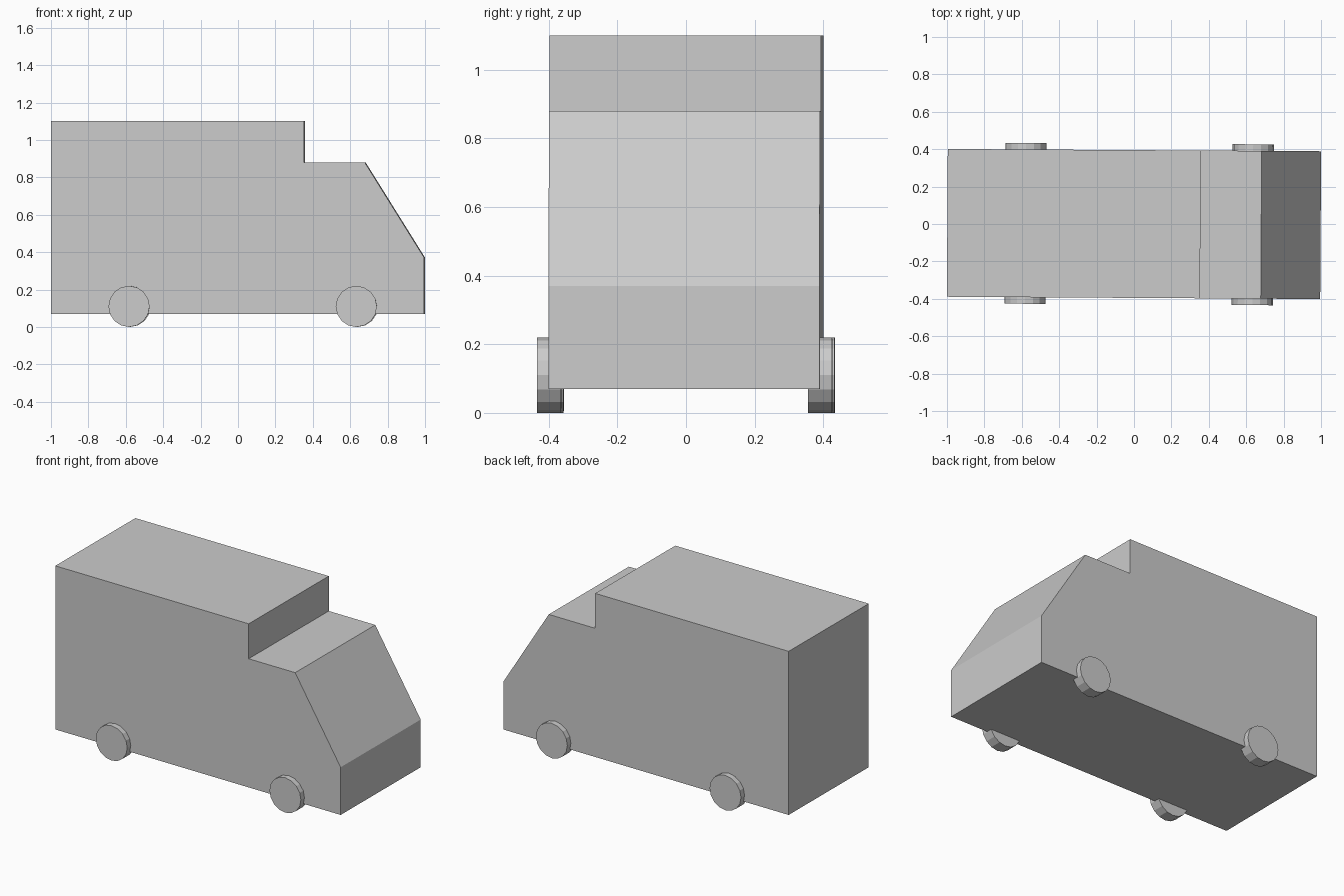
import bpy, bmesh, math
from mathutils import Matrix

cube = bpy.data.objects.get("Cube")
if cube:
    bpy.data.objects.remove(cube, do_unlink=True)

# Single paint colour
grey = bpy.data.materials.new("plain_grey")
grey.use_nodes = True
colour = (0.6, 0.6, 0.6, 1)
grey.diffuse_color = colour
grey.node_tree.nodes["Principled BSDF"].inputs["Base Color"].default_value = colour

# The whole van is turned very slightly about the vertical axis
YAW = Matrix.Rotation(math.radians(-0.35), 4, "Z")
HALF_WIDTH = 0.395


def make_object(name, bm):
    bmesh.ops.recalc_face_normals(bm, faces=bm.faces)
    mesh = bpy.data.meshes.new(name)
    bm.to_mesh(mesh)
    bm.free()
    mesh.materials.append(grey)
    obj = bpy.data.objects.new(name, mesh)
    obj.matrix_world = YAW
    bpy.context.collection.objects.link(obj)
    return obj


# Body: side outline extruded across the width
outline = [(-0.998, 0.07), (0.998, 0.07), (0.998, 0.37), (0.68, 0.88),
           (0.355, 0.88), (0.355, 1.1), (-0.998, 1.1)]
bm = bmesh.new()
side = bm.faces.new([bm.verts.new((x, -HALF_WIDTH, z)) for x, z in outline])
extruded = bmesh.ops.extrude_face_region(bm, geom=[side], use_keep_orig=True)
moved = [v for v in extruded["geom"] if isinstance(v, bmesh.types.BMVert)]
bmesh.ops.translate(bm, verts=moved, vec=(0, 2 * HALF_WIDTH, 0))
make_object("van_body", bm)


# Wheels: short discs set partly into the body sides
def make_wheel(name, x, y, radius=0.11, depth=0.07):
    bm = bmesh.new()
    place = Matrix.Translation((x, y, radius)) @ Matrix.Rotation(math.pi / 2, 4, "X")
    bmesh.ops.create_cone(bm, cap_ends=True, segments=16, radius1=radius,
                          radius2=radius, depth=depth, matrix=place)
    make_object(name, bm)


for end, x in (("rear", -0.58), ("front", 0.635)):
    for hand, sign in (("right", -1), ("left", 1)):
        make_wheel(f"{end}_{hand}_wheel", x, sign * HALF_WIDTH)
